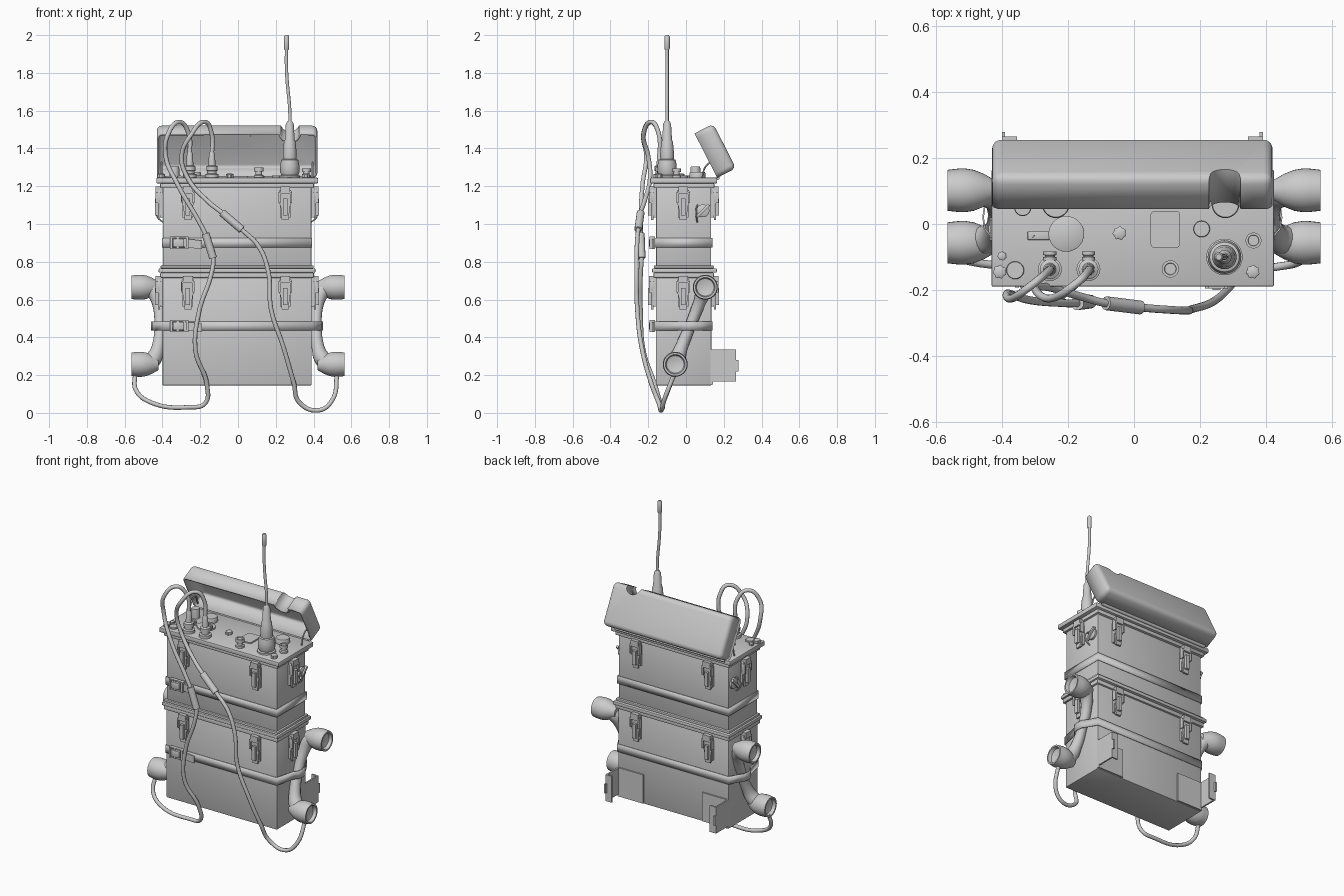
import bpy, bmesh, math
from mathutils import Matrix, Vector

CX = -0.005   # body centre in x
TOP = 1.245   # control panel height


def finish(name, bm, angle=35):
    bmesh.ops.remove_doubles(bm, verts=bm.verts, dist=1e-4)
    bmesh.ops.recalc_face_normals(bm, faces=bm.faces)
    me = bpy.data.meshes.new(name)
    bm.to_mesh(me)
    bm.free()
    me.shade_smooth()
    me.set_sharp_from_angle(angle=math.radians(angle))
    ob = bpy.data.objects.new(name, me)
    bpy.context.scene.collection.objects.link(ob)
    return ob


def add_box(bm, lo, hi):
    lo, hi = Vector(lo), Vector(hi)
    m = Matrix.Translation((lo + hi) / 2) @ Matrix.Diagonal((*(hi - lo), 1))
    return bmesh.ops.create_cube(bm, size=1, matrix=m)["verts"]


def box(name, lo, hi, bevel=0.0, seg=2):
    bm = bmesh.new()
    add_box(bm, lo, hi)
    if bevel:
        bmesh.ops.bevel(bm, geom=bm.edges[:], offset=bevel, segments=seg, affect='EDGES', profile=0.5)
    return finish(name, bm)


def lathe(name, prof, loc, rot=Matrix(), seg=28, knurl=0.0):
    bm = bmesh.new()
    rings = []
    for r, h in prof:
        rings.append([bm.verts.new((r * (1 + knurl * (i // 2 % 2)) * math.cos(math.tau * i / seg),
                                    r * (1 + knurl * (i // 2 % 2)) * math.sin(math.tau * i / seg), h))
                      for i in range(seg)])
    for a, b in zip(rings, rings[1:]):
        for i in range(seg):
            j = (i + 1) % seg
            bm.faces.new((a[i], a[j], b[j], b[i]))
    bm.faces.new(rings[0])
    bm.faces.new(rings[-1])
    bm.transform(Matrix.Translation(loc) @ rot.to_4x4())
    return finish(name, bm)


def tube(name, pts, radius, res=3, steps=8):
    cu = bpy.data.curves.new(name, 'CURVE')
    cu.dimensions = '3D'
    cu.bevel_depth, cu.bevel_resolution = radius, res
    cu.resolution_u, cu.use_fill_caps = steps, True
    sp = cu.splines.new('BEZIER')
    sp.bezier_points.add(len(pts) - 1)
    for bp, p in zip(sp.bezier_points, pts):
        bp.co = p[:3]
        bp.radius = p[3] if len(p) > 3 else 1
        bp.handle_left_type = bp.handle_right_type = 'AUTO'
    tmp = bpy.data.objects.new(name + "_path", cu)
    bpy.context.scene.collection.objects.link(tmp)
    dg = bpy.context.evaluated_depsgraph_get()
    me = bpy.data.meshes.new_from_object(tmp.evaluated_get(dg))
    bpy.data.objects.remove(tmp)
    bm = bmesh.new()
    bm.from_mesh(me)
    return finish(name, bm, 50)


def add_prism(bm, outline, y0, y1):
    # outline in x/z, extruded along y
    a = [bm.verts.new((x, y0, z)) for x, z in outline]
    b = [bm.verts.new((x, y1, z)) for x, z in outline]
    bm.faces.new(a)
    bm.faces.new(b[::-1])
    for i in range(len(a)):
        j = (i + 1) % len(a)
        bm.faces.new((a[i], a[j], b[j], b[i]))


# Two stacked cases with their rims
box("lower_case", (-0.40, -0.16, 0.145), (0.39, 0.135, 0.72), 0.006)
box("upper_case", (-0.398, -0.158, 0.76), (0.388, 0.133, 1.20), 0.006)
box("lower_case_rim", (-0.412, -0.172, 0.715), (0.402, 0.147, 0.742), 0.005)
box("middle_rim", (-0.42, -0.18, 0.742), (0.41, 0.163, 0.765), 0.006)
box("upper_case_foot", (-0.41, -0.17, 0.765), (0.40, 0.147, 0.78), 0.004)
box("upper_rim", (-0.412, -0.172, 1.19), (0.402, 0.15, 1.215), 0.005)
box("control_panel", (-0.432, -0.19, 1.215), (0.424, 0.165, TOP), 0.006)

# Toggle latches on all four sides
lever = [(-0.03, -0.015), (0.03, -0.015), (0.036, -0.03), (0.036, -0.075), (0.024, -0.105),
         (0.018, -0.175), (-0.018, -0.175), (-0.024, -0.105), (-0.036, -0.075), (-0.036, -0.03)]
spots = []
for x in (-0.265, 0.25):
    spots += [(x, -0.16, 0), (x, 0.135, math.pi)]
spots += [(0.39, -0.015, math.pi / 2), (-0.40, -0.015, -math.pi / 2)]
for z in (1.195, 0.722):
    for x, y, ang in spots:
        bm = bmesh.new()
        add_prism(bm, lever, -0.024, -0.012)
        add_box(bm, (-0.028, -0.014, -0.16), (0.028, 0.002, -0.03))
        add_box(bm, (-0.026, -0.036, -0.035), (0.026, 0, 0.004))
        add_box(bm, (-0.012, -0.04, -0.15), (0.012, -0.02, -0.06))
        for s in (-1, 1):
            add_box(bm, (s * 0.03 - 0.005, -0.036, -0.085), (s * 0.03 + 0.005, -0.01, -0.025))
        bm.transform(Matrix.Translation((x, y, z)) @ Matrix.Rotation(ang, 4, 'Z'))
        finish("latch", bm)

# Straps around each case; the lower one bulges over the handsets
flat = [(0.396, -0.164), (0.396, 0.139)]
bulge = [(0.396, -0.164), (0.425, -0.04), (0.447, -0.015), (0.452, 0.02), (0.447, 0.055), (0.425, 0.085), (0.396, 0.139)]
for name, side, z0, z1 in (("upper_strap", flat, 0.875, 0.925), ("lower_strap", bulge, 0.435, 0.485)):
    loop = [(CX + x, y) for x, y in side] + [(CX - x, y) for x, y in reversed(side)]
    bm = bmesh.new()
    lo = [bm.verts.new((x, y, z0)) for x, y in loop]
    hi = [bm.verts.new((x, y, z1)) for x, y in loop]
    for i in range(len(loop)):
        j = (i + 1) % len(loop)
        bm.faces.new((lo[i], lo[j], hi[j], hi[i]))
    ob = finish(name, bm)
    sol = ob.modifiers.new("thickness", 'SOLIDIFY')
    sol.thickness, sol.offset = 0.005, 0
    # Buckle frame, bars and loose strap end
    zc = (z0 + z1) / 2
    bm = bmesh.new()
    for a in (-0.033, 0.025):
        add_box(bm, (-0.36, -0.185, zc + a), (-0.265, -0.165, zc + a + 0.008))
    for x in (-0.36, -0.325, -0.275):
        add_box(bm, (x, -0.192, zc - 0.033), (x + 0.012, -0.163, zc + 0.033))
    finish(name + "_buckle", bm)
    box(name + "_pad", (-0.345, -0.195, zc - 0.022), (-0.285, -0.165, zc + 0.022), 0.005)
    bm = bmesh.new()
    add_prism(bm, [(-0.29, zc - 0.022), (-0.19, zc - 0.033), (-0.19, zc + 0.012), (-0.29, zc + 0.024)], -0.178, -0.172)
    finish(name + "_end", bm)

# Lid shell: rounded box with an antenna groove, opened at the front and tilted back
W, H, D = 0.85, 0.264, 0.112
bm = bmesh.new()
add_box(bm, (-W / 2, -H / 2, -D), (W / 2, H / 2, 0))
bmesh.ops.bevel(bm, geom=[e for e in bm.edges if min(v.co.z for v in e.verts) < -0.01],
                offset=0.028, segments=4, affect='EDGES', profile=0.5)
solid = finish("lid_solid", bm)
cutter = lathe("groove_cutter", [(0.048, -0.3), (0.048, 0.2)], (0.28, H / 2 + 0.002, 0))
cutter.hide_render = True
mod = solid.modifiers.new("groove", 'BOOLEAN')
mod.object, mod.operation = cutter, 'DIFFERENCE'
dg = bpy.context.evaluated_depsgraph_get()
bm = bmesh.new()
bm.from_mesh(bpy.data.meshes.new_from_object(solid.evaluated_get(dg)))
bpy.data.objects.remove(solid)
bpy.data.objects.remove(cutter)
bmesh.ops.recalc_face_normals(bm, faces=bm.faces)
bmesh.ops.delete(bm, geom=[f for f in bm.faces if all(abs(v.co.z) < 1e-4 for v in f.verts)], context='FACES')
U, N = Vector((0, -0.455, 0.89)).normalized(), Vector((0, -0.89, -0.455)).normalized()
tilt = Matrix.Translation((CX, 0.105, 1.362)) @ Matrix((Vector((1, 0, 0)), U, N)).transposed().to_4x4()
lid = finish("lid", bm)
lid.matrix_world = tilt
sol = lid.modifiers.new("wall", 'SOLIDIFY')
sol.thickness, sol.offset = 0.012, -1
box("lid_plate", (-0.125, 0.0, -D + 0.010), (0.075, 0.088, -D + 0.017)).matrix_world = tilt
lathe("lid_hinge", [(0.01, -0.39), (0.01, 0.39)], (CX, 0.168, 1.243), Matrix.Rotation(math.pi / 2, 3, 'Y'), 12)
for s in (-1, 1):
    tube("lid_stay", [(CX + s * 0.4, 0.085, TOP), (CX + s * 0.4, 0.105, 1.305), (CX + s * 0.4, 0.14, 1.325),
                      (CX + s * 0.4, 0.17, 1.27)], 0.005, 1)

# Panel fittings: x, y, radius, height
for x, y, r, h in [(-0.205, -0.03, 0.054, 0.012), (0.205, -0.015, 0.025, 0.012), (-0.36, -0.14, 0.027, 0.01),
                   (-0.237, 0.06, 0.042, 0.03), (0.277, 0.06, 0.042, 0.03), (-0.337, 0.05, 0.026, 0.06)]:
    lathe("panel_cap", [(r, -0.002), (r, h * 0.8), (r * 0.93, h)], (x, y, TOP))
for x, y, r, h in [(0.11, -0.136, 0.026, 0.055), (0.362, -0.05, 0.024, 0.05)]:
    lathe("push_button", [(r, -0.002), (r, 0.012), (r * 0.7, 0.016), (r * 0.7, h * 0.6), (r, h * 0.6), (r, h),
                          (r * 0.7, h), (r * 0.65, h - 0.005)], (x, y, TOP))
for x, y, r in [(-0.044, -0.028, 0.018), (0.36, -0.145, 0.018), (-0.407, -0.145, 0.018), (-0.4, -0.097, 0.012)]:
    lathe("knurled_knob", [(r, -0.002), (r, r), (r * 0.7, r * 1.2)], (x, y, TOP), knurl=0.15)
box("selector_pointer", (-0.322, -0.048, TOP - 0.002), (-0.25, -0.022, TOP + 0.009), 0.002)
lathe("pointer_screw", [(0.006, 0), (0.005, 0.013)], (-0.307, -0.035, TOP), seg=12)
bm = bmesh.new()
add_box(bm, (0.05, -0.073, TOP - 0.002), (0.14, 0.04, TOP + 0.008))
bmesh.ops.bevel(bm, geom=[e for e in bm.edges if abs(e.verts[0].co.z - e.verts[1].co.z) > 0.005],
                offset=0.014, segments=4, affect='EDGES', profile=0.5)
finish("meter_cover", bm)

# Cable plugs
for x in (-0.255, -0.138):
    lathe("cable_plug", [(0.036, 0), (0.036, 0.018), (0.025, 0.022), (0.025, 0.035), (0.03, 0.037), (0.03, 0.06),
                         (0.019, 0.066), (0.016, 0.125), (0.012, 0.135)], (x, -0.137, TOP))
    lathe("plug_stub", [(0.013, 0), (0.013, 0.026), (0.02, 0.027), (0.02, 0.037), (0.015, 0.038), (0.015, 0.042),
                        (0.02, 0.043), (0.02, 0.053)], (x, -0.137, 1.29), Matrix.Rotation(-math.pi / 2, 3, 'X'), 20)

# Antenna
lathe("antenna_base", [(0.055, 0), (0.055, 0.01), (0.045, 0.014), (0.051, 0.03), (0.051, 0.065), (0.045, 0.095),
                       (0.036, 0.098), (0.037, 0.125), (0.031, 0.19), (0.026, 0.2), (0.021, 0.285), (0.012, 0.3)],
      (0.274, -0.1, TOP))
tube("antenna_whip", [(0.276, -0.1, 1.52), (0.273, -0.1, 1.62), (0.26, -0.1, 1.76), (0.256, -0.1, 1.85),
                      (0.257, -0.1, 1.94)], 0.009)
lathe("antenna_tip", [(0.01, 0), (0.014, 0.008), (0.014, 0.072), (0.009, 0.08)], (0.257, -0.1, 1.92), seg=16)

# Handsets, side caps, wire rings and rear brackets, mirrored left and right
for s in (-1, 1):
    for y, z in ((-0.057, 0.257), (0.102, 0.665)):
        lathe("handset_cup", [(0.03, 0.42), (0.05, 0.455), (0.062, 0.485), (0.066, 0.51), (0.066, 0.53), (0.062, 0.565),
                              (0.052, 0.565), (0.046, 0.545), (0.02, 0.538)], (0, y, z),
              Matrix.Rotation(s * math.pi / 2, 3, 'Y'), 32)
    tube("handset_grip", [(s * x, y, z, r) for x, y, z, r in
                          [(0.48, -0.057, 0.257, 1.5), (0.445, -0.045, 0.29, 1.45), (0.424, -0.025, 0.345, 1.15),
                           (0.414, 0.022, 0.46, 0.95), (0.422, 0.07, 0.58, 1.1), (0.445, 0.092, 0.64, 1.4),
                           (0.48, 0.102, 0.665, 1.5)]], 0.03, 5, 6)
    side = CX + s * 0.393
    turn = Matrix.Rotation(s * math.pi / 2, 3, 'Y')
    lathe("side_cap", [(0.034, -0.002), (0.034, 0.012), (0.028, 0.016)], (side, 0.09, 1.07), turn)
    bar = box("side_cap_bar", (-0.008, -0.008, -0.045), (0.008, 0.008, 0.045), 0.003)
    bar.matrix_world = Matrix.Translation((side + s * 0.018, 0.09, 1.07)) @ Matrix.Rotation(-math.pi / 4, 4, 'X')
    tube("wire_ring", [(side, 0.06, 1.10), (side + s * 0.025, 0.055, 1.08), (side + s * 0.03, 0.055, 1.04),
                       (side, 0.06, 1.01)], 0.004, 1)
    bm = bmesh.new()
    xs = sorted((CX + s * 0.385, CX + s * 0.395))
    add_box(bm, (xs[0], 0.12, 0.165), (xs[1], 0.265, 0.335))
    add_box(bm, (xs[0], 0.262, 0.22), (xs[1], 0.278, 0.28))
    xs = sorted((CX + s * 0.21, CX + s * 0.395))
    add_box(bm, (xs[0], 0.13, 0.15), (xs[1], 0.144, 0.335))
    # gusset between the plates
    xs = sorted((CX + s * 0.35, CX + s * 0.395))
    add_box(bm, (xs[0], 0.255, 0.165), (xs[1], 0.265, 0.335))
    finish("rear_bracket", bm)

# Handset cables with inline sleeves
tube("left_cable", [(-0.255, -0.137, 1.36), (-0.262, -0.145, 1.48), (-0.31, -0.185, 1.54), (-0.368, -0.225, 1.48),
                    (-0.383, -0.21, 1.36), (-0.32, -0.23, 1.21), (-0.205, -0.24, 1.01), (-0.17, -0.24, 0.94),
                    (-0.132, -0.235, 0.82), (-0.14, -0.24, 0.74), (-0.205, -0.24, 0.54), (-0.225, -0.225, 0.33),
                    (-0.165, -0.165, 0.15), (-0.175, -0.135, 0.05), (-0.26, -0.125, 0.03), (-0.46, -0.12, 0.055),
                    (-0.54, -0.095, 0.12), (-0.545, -0.06, 0.21)], 0.012)
tube("left_cable_sleeve", [(-0.172, -0.24, 0.95), (-0.132, -0.235, 0.82)], 0.021, 4, 2)
tube("right_cable", [(-0.138, -0.137, 1.36), (-0.14, -0.145, 1.48), (-0.175, -0.18, 1.54), (-0.25, -0.225, 1.47),
                     (-0.298, -0.2, 1.36), (-0.27, -0.19, 1.25), (-0.16, -0.22, 1.12), (-0.085, -0.24, 1.06),
                     (0.02, -0.253, 0.97), (0.11, -0.26, 0.88), (0.16, -0.262, 0.75), (0.175, -0.258, 0.55),
                     (0.24, -0.235, 0.35), (0.295, -0.185, 0.16), (0.325, -0.145, 0.055), (0.43, -0.13, 0.014),
                     (0.50, -0.115, 0.07), (0.525, -0.06, 0.21)], 0.012)
tube("right_cable_sleeve", [(-0.085, -0.24, 1.06), (0.02, -0.253, 0.97)], 0.021, 4, 2)
